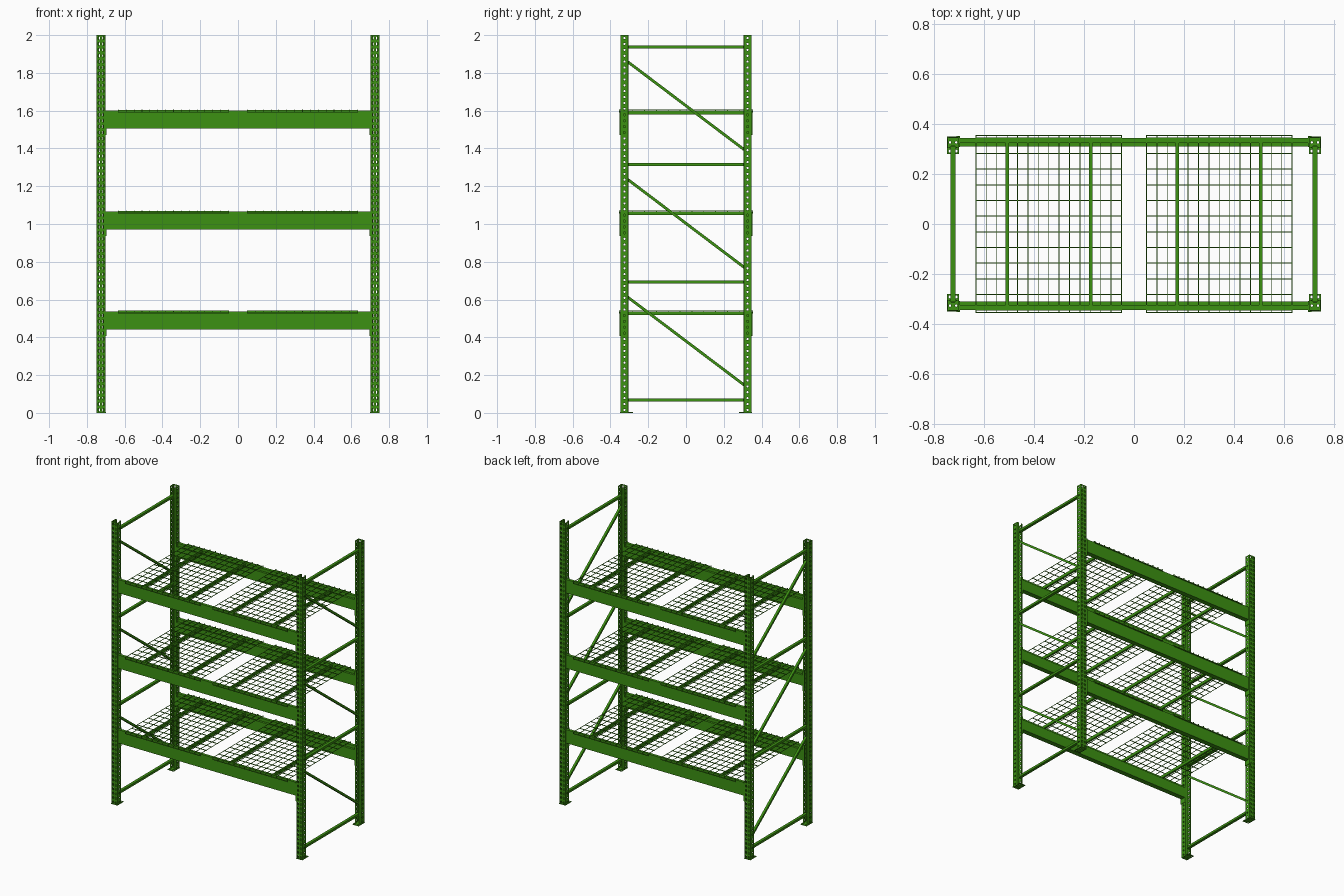
import bpy, bmesh, math
from mathutils import Vector, Matrix

cube = bpy.data.objects.get("Cube")
if cube:
    bpy.data.objects.remove(cube)

GREEN = (0.045, 0.285, 0.006, 1)
mat = bpy.data.materials.new("rack green")
mat.use_nodes = True
mat.diffuse_color = GREEN
bsdf = mat.node_tree.nodes["Principled BSDF"]
bsdf.inputs["Base Color"].default_value = GREEN
bsdf.inputs["Roughness"].default_value = 0.6

X_IN, X_OUT = 0.702, 0.747      # post sides
Y_IN, Y_OUT = 0.306, 0.346      # post back and face
X_MID = (X_IN + X_OUT) / 2
LEVELS = (0.537, 1.066, 1.6)    # beam tops
SIDES = ((1, "left"), (-1, "right"))
ENDS = ((-1, "front"), (1, "back"))


def finish(bm, name, thickness=0):
    bmesh.ops.remove_doubles(bm, verts=bm.verts, dist=1e-5)
    bmesh.ops.recalc_face_normals(bm, faces=bm.faces)
    mesh = bpy.data.meshes.new(name)
    bm.to_mesh(mesh)
    bm.free()
    mesh.materials.append(mat)
    obj = bpy.data.objects.new(name, mesh)
    bpy.context.collection.objects.link(obj)
    if thickness:
        mod = obj.modifiers.new("sheet thickness", "SOLIDIFY")
        mod.thickness = thickness
        mod.offset = 0
    return obj


def add_box(bm, x0, x1, y0, y1, z0, z1):
    m = Matrix.Translation(((x0 + x1) / 2, (y0 + y1) / 2, (z0 + z1) / 2))
    m = m @ Matrix.Diagonal((abs(x1 - x0), abs(y1 - y0), abs(z1 - z0), 1))
    bmesh.ops.create_cube(bm, size=1, matrix=m)


def punched_cell(bm, place, u0, u1, v0, v1, ru, rv):
    """Rectangle with an eight-sided hole; place maps (u, v) to space."""
    cu, cv, hu, hv = (u0 + u1) / 2, (v0 + v1) / 2, (u1 - u0) / 2, (v1 - v0) / 2
    outer, inner = [], []
    for i in range(8):
        c, s = math.cos(i * math.pi / 4), math.sin(i * math.pi / 4)
        k = max(abs(c), abs(s))
        outer.append(bm.verts.new(place(cu + hu * c / k, cv + hv * s / k)))
        inner.append(bm.verts.new(place(cu + ru * c, cv + rv * s)))
    for i in range(8):
        j = (i + 1) % 8
        bm.faces.new((outer[i], outer[j], inner[j], inner[i]))


def post(sx, sy, name):
    bm = bmesh.new()
    rows = 64
    pitch = 2 / rows
    for r in range(rows):
        z0, z1 = r * pitch, (r + 1) * pitch
        # Face with two columns of holes
        face = lambda u, v: Vector((sx * u, sy * Y_OUT, v))
        for a, b in ((X_IN, X_MID), (X_MID, X_OUT)):
            punched_cell(bm, face, a, b, z0, z1, 0.006, 0.009)
        # Two sides with one column of holes
        for x in (X_IN, X_OUT):
            side = lambda u, v, x=x: Vector((sx * x, sy * u, v))
            punched_cell(bm, side, Y_IN, Y_OUT, z0, z1, 0.006, 0.006)
    # Return lips along the open side
    for x, d in ((X_IN, 0.012), (X_OUT, -0.012)):
        loop = [(x, 0), (x + d, 0), (x + d, 2), (x, 2)]
        bm.faces.new([bm.verts.new((sx * a, sy * Y_IN, z)) for a, z in loop])
    finish(bm, name, 0.003)


def base_plate(sx, sy, name):
    bm = bmesh.new()
    flat = lambda u, v: Vector((sx * u, sy * v, 0.002))
    for a, b in ((0.7, X_MID), (X_MID, 0.749)):
        punched_cell(bm, flat, a, b, 0.28, 0.304, 0.006, 0.006)
        punched_cell(bm, flat, a, b, 0.304, 0.35, 0.005, 0.005)
    finish(bm, name, 0.004)


def frame_braces(sx, name):
    bm = bmesh.new()
    a, b = sx * (X_MID - 0.01), sx * (X_MID + 0.01)
    # Level struts
    for z in (0.069, 0.692, 1.315, 1.937):
        add_box(bm, a, b, -0.312, 0.312, z - 0.008, z + 0.008)
    # Sloping struts
    for z in (0.38, 1.003, 1.626):
        rise = Vector((0, 0.62, -0.468))
        m = Matrix.Translation((sx * X_MID, 0, z))
        m = m @ Matrix.Rotation(math.atan2(rise.z, rise.y), 4, "X")
        m = m @ Matrix.Diagonal((0.016, rise.length, 0.015, 1))
        bmesh.ops.create_cube(bm, size=1, matrix=m)
    finish(bm, name)


def beam(sy, top, name):
    # Stepped tube: the inner ledge carries the deck bars
    profile = ((0.345, -0.095), (0.345, 0), (0.325, 0),
               (0.325, -0.02), (0.31, -0.02), (0.31, -0.095))
    bm = bmesh.new()
    cap = bm.faces.new([bm.verts.new((-0.7, sy * y, top + z)) for y, z in profile])
    out = bmesh.ops.extrude_face_region(bm, geom=[cap])["geom"]
    bmesh.ops.translate(bm, vec=(1.4, 0, 0),
                        verts=[v for v in out if isinstance(v, bmesh.types.BMVert)])
    # Angled end connectors hooked on the posts
    for sx, _ in SIDES:
        add_box(bm, sx * 0.697, sx * 0.701, sy * 0.308, sy * 0.352, top - 0.13, top)
        add_box(bm, sx * 0.697, sx * 0.711, sy * 0.348, sy * 0.352, top - 0.13, top)
    finish(bm, name)


def wire_deck(sx, top, name):
    bm = bmesh.new()
    x0, x1, edge = 0.05, 0.633, 0.356
    # Wires front to back, with short turned-down ends
    for i in range(15):
        x = sx * (x0 + (x1 - x0) * i / 14)
        add_box(bm, x - 0.0015, x + 0.0015, -edge, edge, top + 0.003, top + 0.006)
        for sy, _ in ENDS:
            add_box(bm, x - 0.0015, x + 0.0015, sy * (edge - 0.003), sy * edge,
                    top - 0.01, top + 0.006)
    # Wires across
    for i in range(12):
        y = -0.345 + 0.69 * i / 11
        add_box(bm, sx * x0, sx * x1, y - 0.002, y + 0.002, top, top + 0.004)
    for sy, _ in ENDS:
        y = sy * (edge - 0.002)
        add_box(bm, sx * x0, sx * x1, y - 0.002, y + 0.002, top - 0.01, top - 0.006)
    # Support bars resting on the beam ledges
    for x in (0.174, 0.508):
        add_box(bm, sx * (x - 0.007), sx * (x + 0.007), -0.324, 0.324,
                top - 0.019, top + 0.001)
    finish(bm, name)


for sx, side in SIDES:
    frame_braces(sx, f"{side}_frame_braces")
    for sy, end in ENDS:
        post(sx, sy, f"{end}_{side}_post")
        base_plate(sx, sy, f"{end}_{side}_base_plate")

for n, top in enumerate(LEVELS, 1):
    for sy, end in ENDS:
        beam(sy, top, f"{end}_beam_{n}")
    for sx, side in SIDES:
        wire_deck(sx, top, f"{side}_wire_deck_{n}")
